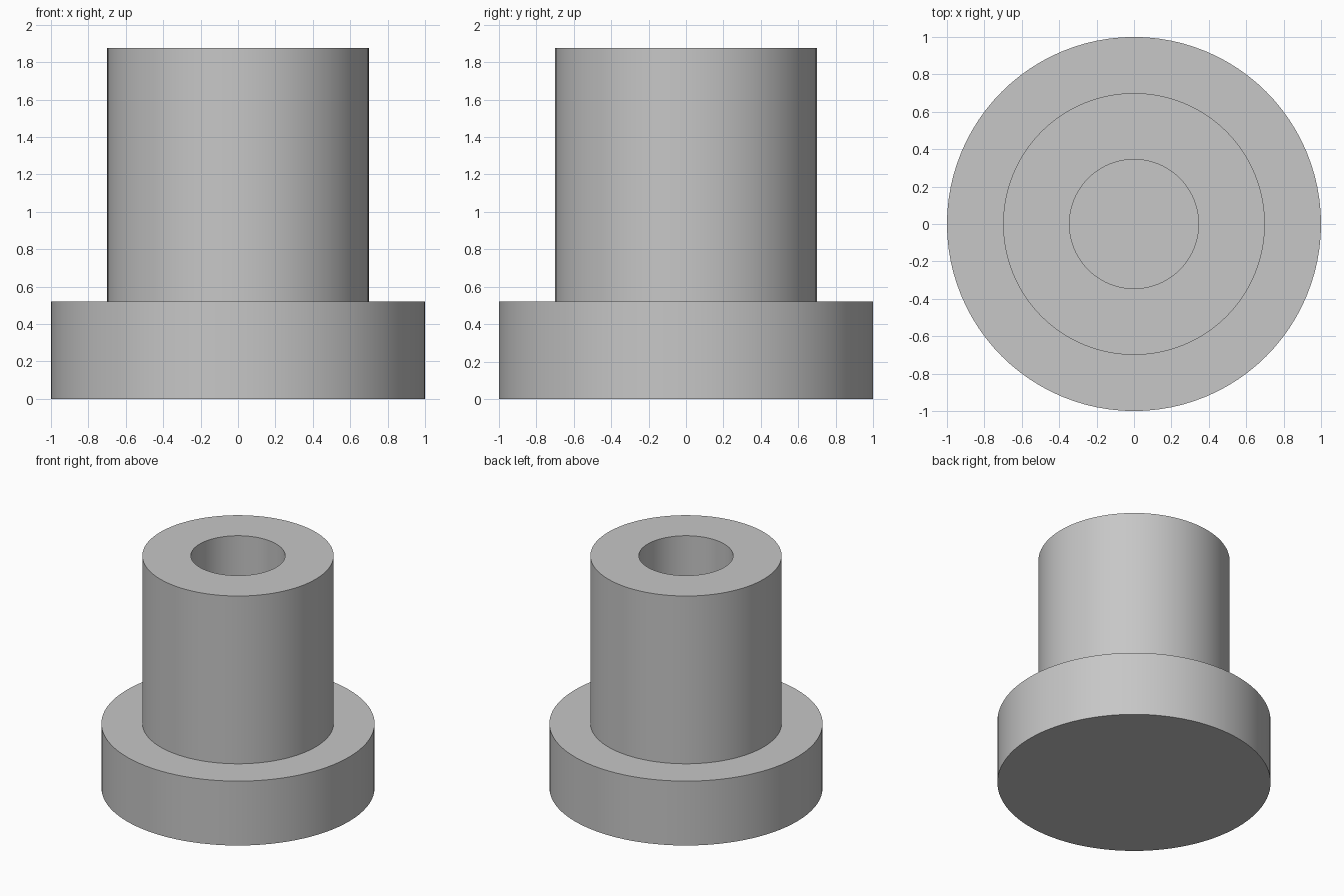
import bpy
import bmesh
import math

cube = bpy.data.objects.get("Cube")
if cube:
    bpy.data.objects.remove(cube, do_unlink=True)

SEGMENTS = 96
FLANGE_RADIUS, FLANGE_TOP = 1.0, 0.52
TUBE_RADIUS, TUBE_TOP = 0.70, 1.875
BORE_RADIUS, BORE_FLOOR = 0.345, FLANGE_TOP

# Plain grey material
grey = bpy.data.materials.new("grey")
grey.use_nodes = True
colour = (0.57, 0.57, 0.57, 1)
grey.diffuse_color = colour
grey.node_tree.nodes["Principled BSDF"].inputs["Base Color"].default_value = colour


def lathe(name, profile, material):
    """Spin a (radius, height) profile around the z axis."""
    bm = bmesh.new()
    verts = [bm.verts.new((r, 0, z)) for r, z in profile]
    edges = [bm.edges.new(pair) for pair in zip(verts, verts[1:])]
    bmesh.ops.spin(bm, geom=verts + edges, cent=(0, 0, 0), axis=(0, 0, 1),
                   angle=math.tau, steps=SEGMENTS, use_merge=False)
    bmesh.ops.remove_doubles(bm, verts=bm.verts, dist=0.0001)
    bmesh.ops.recalc_face_normals(bm, faces=bm.faces)
    mesh = bpy.data.meshes.new(name)
    bm.to_mesh(mesh)
    bm.free()
    mesh.materials.append(material)
    obj = bpy.data.objects.new(name, mesh)
    bpy.context.collection.objects.link(obj)
    bpy.ops.object.select_all(action="DESELECT")
    obj.select_set(True)
    bpy.context.view_layer.objects.active = obj
    bpy.ops.object.shade_smooth_by_angle(angle=math.radians(30))
    return obj


# Flanged bushing: closed base, wide flange, tube and blind bore
lathe("flanged_bushing", [
    (0, 0),
    (FLANGE_RADIUS, 0),
    (FLANGE_RADIUS, FLANGE_TOP),
    (TUBE_RADIUS, FLANGE_TOP),
    (TUBE_RADIUS, TUBE_TOP),
    (BORE_RADIUS, TUBE_TOP),
    (BORE_RADIUS, BORE_FLOOR),
    (0, BORE_FLOOR),
], grey)
